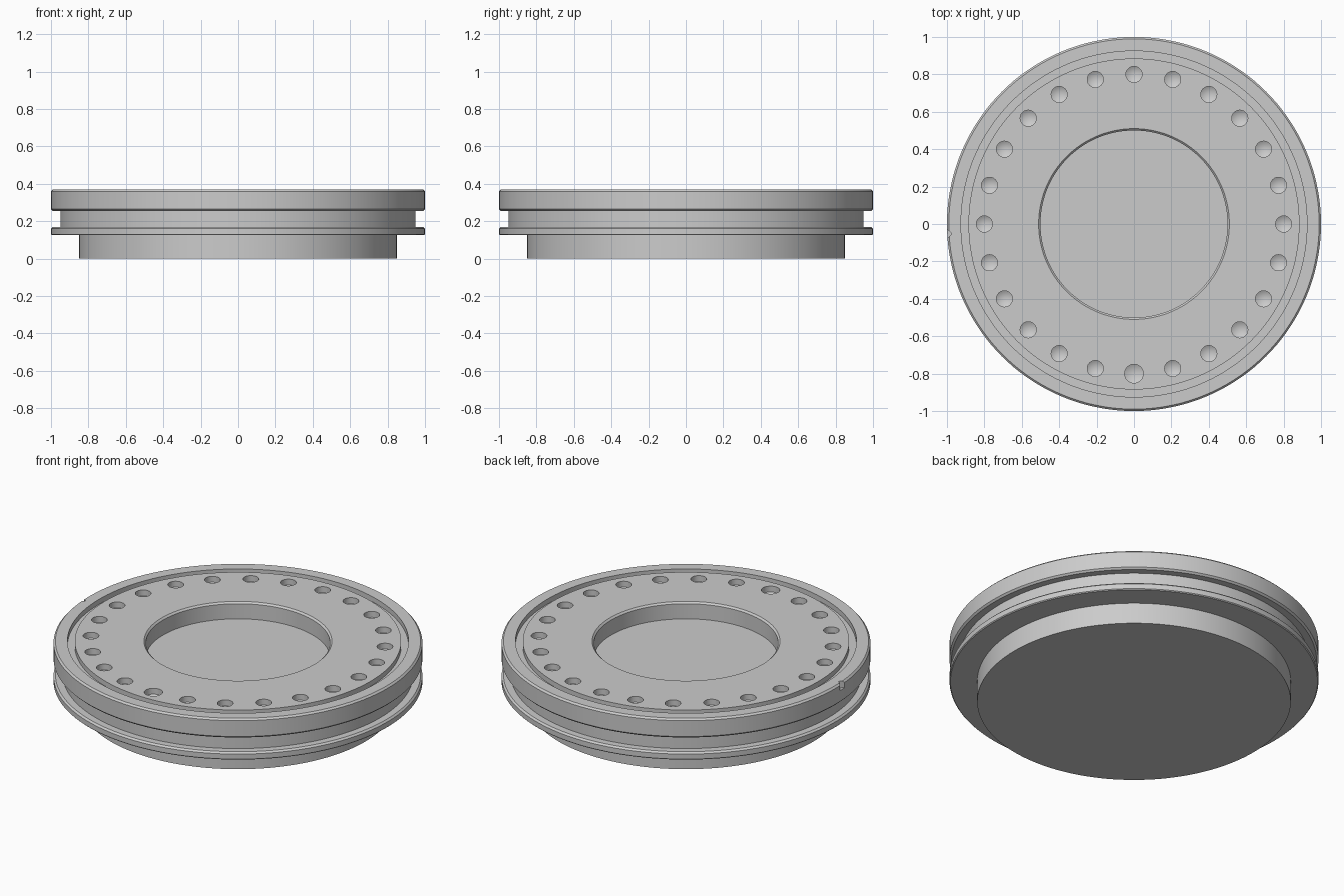
import bpy, bmesh, math
from mathutils import Matrix, Vector

cube = bpy.data.objects.get("Cube")
if cube:
    bpy.data.objects.remove(cube, do_unlink=True)

TOP = 0.37

grey = bpy.data.materials.new("plain grey")
grey.use_nodes = True
colour = (0.6, 0.6, 0.6, 1)
grey.diffuse_color = colour
grey.node_tree.nodes["Principled BSDF"].inputs["Base Color"].default_value = colour


def lathe(bm, profile, steps, centre=(0, 0, 0)):
    """Turn a closed (radius, height) profile around a vertical axis."""
    part = bmesh.new()
    verts = [part.verts.new((r, 0, z)) for r, z in profile]
    edges = [part.edges.new(pair) for pair in zip(verts, verts[1:])]
    bmesh.ops.spin(part, geom=verts + edges, cent=(0, 0, 0), axis=(0, 0, 1),
                   angle=math.tau, steps=steps, use_duplicate=False)
    bmesh.ops.remove_doubles(part, verts=part.verts, dist=0.0001)
    bmesh.ops.recalc_face_normals(part, faces=part.faces)
    bmesh.ops.translate(part, verts=part.verts, vec=centre)
    mesh = bpy.data.meshes.new("turned")
    part.to_mesh(mesh)
    part.free()
    bm.from_mesh(mesh)
    bpy.data.meshes.remove(mesh)


def make_object(name, bm):
    mesh = bpy.data.meshes.new(name)
    bm.to_mesh(mesh)
    bm.free()
    mesh.materials.append(grey)
    obj = bpy.data.objects.new(name, mesh)
    bpy.context.collection.objects.link(obj)
    return obj


# Turned body: foot, flange, neck, thick rim, top groove and central recess
body_profile = [
    (0, 0), (0.85, 0), (0.85, 0.125),
    (0.995, 0.125), (1, 0.13), (1, 0.16), (0.99, 0.17),
    (0.95, 0.17), (0.95, 0.255),
    (0.99, 0.255), (1, 0.265), (1, 0.36), (0.99, TOP),
    (0.925, TOP), (0.925, 0.34), (0.885, 0.34), (0.885, TOP),
    (0.51, TOP), (0.5, 0.36), (0.5, 0.27), (0, 0.27),
]
bm = bmesh.new()
lathe(bm, body_profile, 144)
body = make_object("flanged_disc", bm)

# Ring of drilled holes, the front one slightly larger
COUNT = 24
bm = bmesh.new()
for i in range(COUNT):
    angle = math.tau * i / COUNT
    r = 0.05 if i == COUNT * 3 // 4 else 0.043
    drill = [(0, -0.06), (r, -0.035), (r, 0.03), (0, 0.03)]
    lathe(bm, drill, 24, (0.8 * math.cos(angle), 0.8 * math.sin(angle), TOP))

# Small index notch in the rim edge
notch = bmesh.ops.create_cone(bm, cap_ends=True, segments=4, radius1=0.025,
                              radius2=0.025, depth=0.08)
spin = Matrix.Rotation(math.radians(183), 4, "Z")
bmesh.ops.transform(bm, verts=notch["verts"],
                    matrix=spin @ Matrix.Translation(Vector((1, 0, TOP))))
cutter = make_object("hole_cutter", bm)
cutter.hide_render = True

# Cut, then bake the result and drop the helper
cut = body.modifiers.new("holes", "BOOLEAN")
cut.operation = "DIFFERENCE"
cut.solver = "EXACT"
cut.object = cutter
bpy.ops.object.select_all(action="DESELECT")
body.select_set(True)
bpy.context.view_layer.objects.active = body
bpy.ops.object.modifier_apply(modifier=cut.name)
bpy.data.objects.remove(cutter, do_unlink=True)
bpy.ops.object.shade_smooth_by_angle(angle=math.radians(25))
